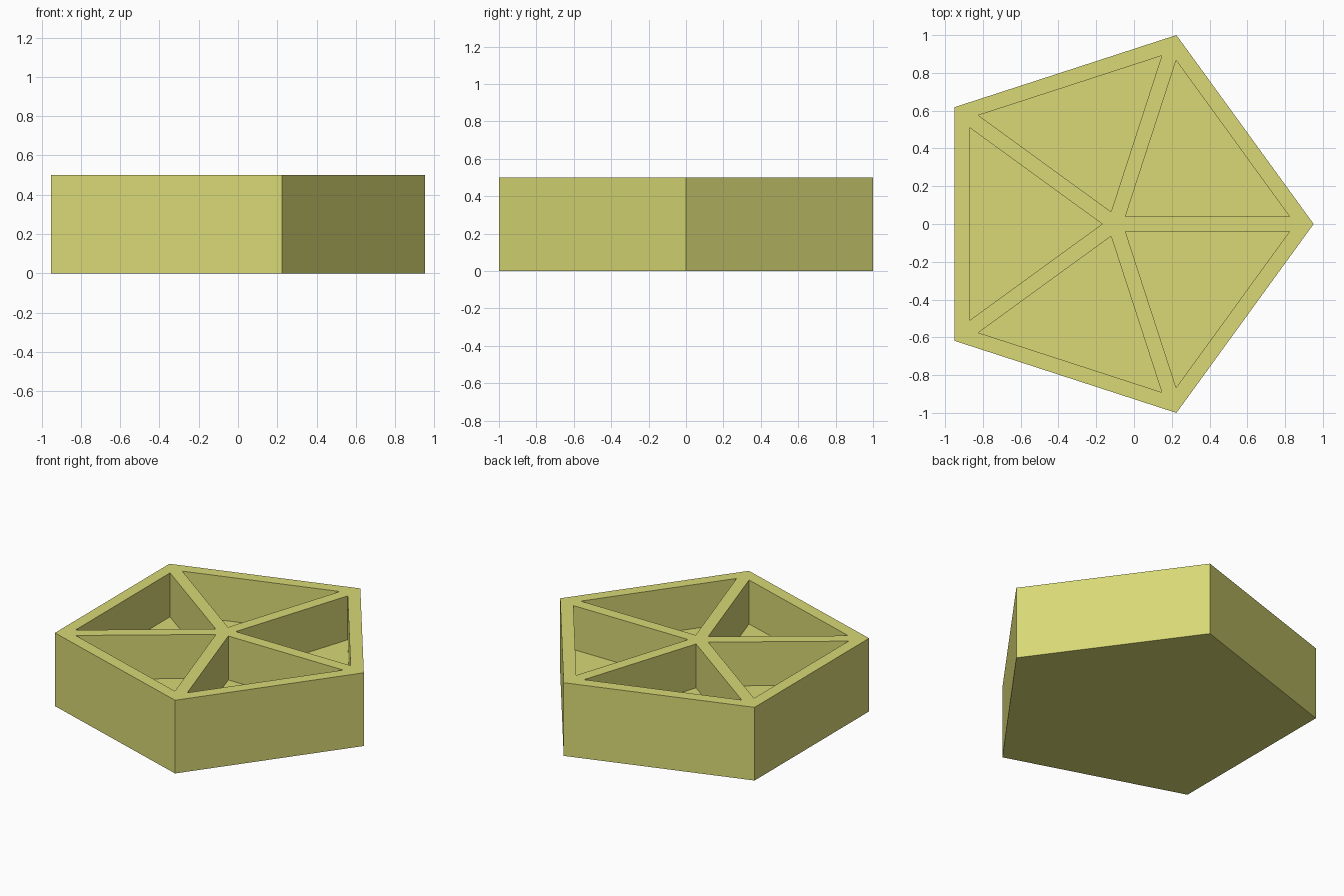
import bpy, bmesh
from math import cos, sin, pi

if "Cube" in bpy.data.objects:
    bpy.data.objects.remove(bpy.data.objects["Cube"])

H = 0.5          # total height
FLOOR = 0.2      # height of the pocket floors
T = 0.08         # rim and spoke thickness
R = 1 / sin(2 * pi / 5)                  # pentagon circumradius
CX = -(R - R * cos(pi / 5)) / 2          # pentagon centre so the bounds are centred
A = pi / 5                               # half a sector


def polar(r, a):
    return (CX + r * cos(a), r * sin(a))


# Corners of a pocket, relative to its sector's mid direction
hub_r = T / 2 / sin(A)
apothem = R * cos(A) - T
half_w = (apothem - hub_r) * sin(A) / cos(A)


def sector_point(mid, along, across):
    return (CX + along * cos(mid) - across * sin(mid),
            along * sin(mid) + across * cos(mid))


bm = bmesh.new()


def face(*pts):
    bm.faces.new([bm.verts.new(p) for p in pts])


def at(p, z):
    return (p[0], p[1], z)


for i in range(5):
    a0, a1 = 2 * A * i, 2 * A * (i + 1)
    mid = a0 + A
    outer = [(CX, 0), polar(R, a0), polar(R, a1)]
    inner = [sector_point(mid, hub_r, 0),
             sector_point(mid, apothem, -half_w),
             sector_point(mid, apothem, half_w)]
    # Top rim, spokes and pocket walls
    for j in range(3):
        k = (j + 1) % 3
        face(at(outer[j], H), at(outer[k], H), at(inner[k], H), at(inner[j], H))
        face(at(inner[j], H), at(inner[k], H), at(inner[k], FLOOR), at(inner[j], FLOOR))
    # Pocket floor, outside wall
    face(*[at(p, FLOOR) for p in inner])
    face(at(outer[1], 0), at(outer[2], 0), at(outer[2], H), at(outer[1], H))

# Underside
face(*[at(polar(R, -2 * A * i), 0) for i in range(5)])
bmesh.ops.remove_doubles(bm, verts=bm.verts, dist=1e-4)
bmesh.ops.recalc_face_normals(bm, faces=bm.faces)

mesh = bpy.data.meshes.new("pentagon_tray")
bm.to_mesh(mesh)
bm.free()
tray = bpy.data.objects.new("pentagon_tray", mesh)
bpy.context.collection.objects.link(tray)

mat = bpy.data.materials.new("soft_yellow")
mat.diffuse_color = (0.69, 0.69, 0.18, 1)
mat.use_nodes = True
mat.node_tree.nodes["Principled BSDF"].inputs["Base Color"].default_value = mat.diffuse_color
mesh.materials.append(mat)
